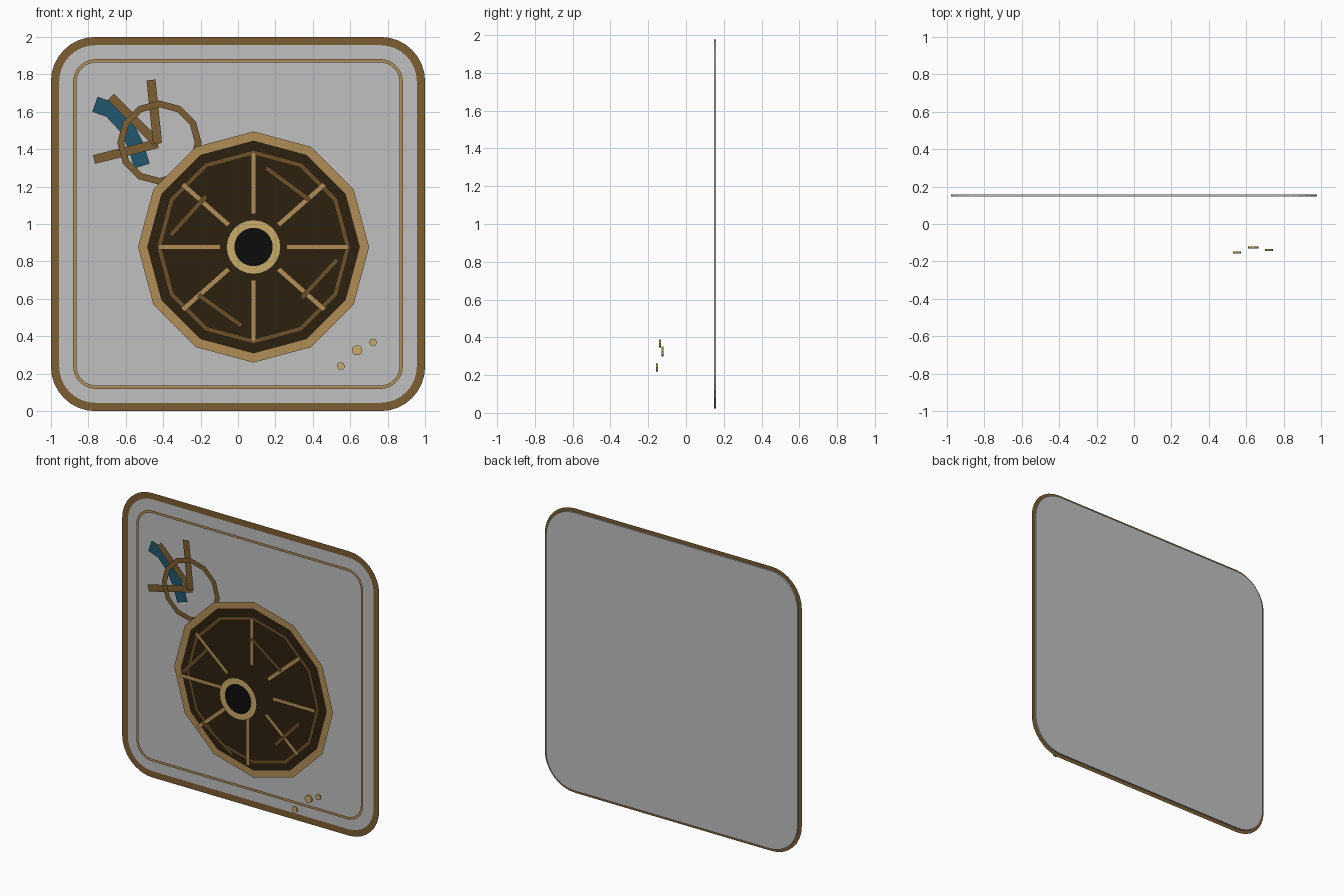
import bpy, bmesh
from math import cos, sin, pi, radians
from mathutils import Vector

cube = bpy.data.objects.get("Cube")
if cube:
    bpy.data.objects.remove(cube, do_unlink=True)


def material(name, hex_code):
    """Flat colour from an sRGB hex code."""
    def linear(c):
        return c / 12.92 if c <= 0.04045 else ((c + 0.055) / 1.055) ** 2.4
    rgb = [linear(int(hex_code[i:i + 2], 16) / 255) for i in (0, 2, 4)]
    m = bpy.data.materials.new(name)
    m.use_nodes = True
    m.diffuse_color = (*rgb, 1)
    m.node_tree.nodes["Principled BSDF"].inputs["Base Color"].default_value = (*rgb, 1)
    return m


GREY = material("panel grey", "c0c0c0")
BROWN = material("brown", "7c5e32")
DIM = material("dim brown", "6b5029")
BRONZE = material("bronze", "b08d57")
GOLD = material("gold", "c9ab6a")
DARK = material("dark brown", "2d2110")
BLACK = material("black", "0c0c0c")
BLUE = material("blue", "20586e")


def finish(name, bm, mat):
    mesh = bpy.data.meshes.new(name)
    bm.to_mesh(mesh)
    bm.free()
    mesh.materials.append(mat)
    obj = bpy.data.objects.new(name, mesh)
    bpy.context.collection.objects.link(obj)
    return obj


def ring_points(cx, cz, r, sides):
    return [Vector((cx + r * cos(2 * pi * i / sides), cz + r * sin(2 * pi * i / sides)))
            for i in range(sides)]


def rounded_square(half, radius, steps=8):
    """Rounded square outline centred on the panel."""
    pts = []
    inner = half - radius
    for q, (sx, sz) in enumerate([(1, 1), (-1, 1), (-1, -1), (1, -1)]):
        for i in range(steps + 1):
            a = (q + i / steps) * pi / 2
            pts.append(Vector((sx * inner + radius * cos(a), 1 + sz * inner + radius * sin(a))))
    return pts


def sheet(name, pts, y, mat, depth=0):
    """Filled outline facing the front, with optional depth towards the back."""
    bm = bmesh.new()
    face = bm.faces.new([bm.verts.new((p.x, y, p.y)) for p in pts])
    if depth:
        geom = bmesh.ops.extrude_face_region(bm, geom=[face], use_keep_orig=True)["geom"]
        moved = [v for v in geom if isinstance(v, bmesh.types.BMVert)]
        bmesh.ops.translate(bm, verts=moved, vec=(0, depth, 0))
        bmesh.ops.recalc_face_normals(bm, faces=bm.faces)
    return finish(name, bm, mat)


def band(name, pts, width, y, mat, closed=False):
    """Flat ribbon of even width with mitred joints along a path."""
    pts = [Vector(p) for p in pts]
    n = len(pts)
    bm = bmesh.new()
    rows = []
    for i, p in enumerate(pts):
        before = pts[i - 1] if closed or i else None
        after = pts[(i + 1) % n] if closed or i < n - 1 else None
        d1 = (p - before).normalized() if before else (after - p).normalized()
        d2 = (after - p).normalized() if after else d1
        n1, n2 = Vector((-d1.y, d1.x)), Vector((-d2.y, d2.x))
        mitre = (n1 + n2).normalized()
        off = mitre * (width / 2 / mitre.dot(n1))
        rows.append([bm.verts.new((q.x, y, q.y)) for q in (p + off, p - off)])
    for i in range(n if closed else n - 1):
        a, b = rows[i], rows[(i + 1) % n]
        bm.faces.new((a[0], a[1], b[1], b[0]))
    bm.normal_update()
    bmesh.ops.reverse_faces(bm, faces=[f for f in bm.faces if f.normal.y > 0])
    return finish(name, bm, mat)


# Back panel and its two borders
sheet("panel", rounded_square(0.978, 0.215), 0.148, GREY, depth=0.01)
band("outer_border", rounded_square(0.978, 0.215), 0.044, 0.141, BROWN, True)
band("inner_border", rounded_square(0.873, 0.115), 0.018, 0.131, BRONZE, True)

# Small emblem at the upper corner: blue arc, three bars, ring
band("blue_arc", [(-0.765, 1.64), (-0.68, 1.61), (-0.6, 1.525), (-0.545, 1.415), (-0.513, 1.31)],
     0.085, 0.115, BLUE)
for i, tip in enumerate([(-0.77, 1.345), (-0.68, 1.68), (-0.465, 1.77)]):
    band(f"emblem_bar_{i + 1}", [tip, (-0.43, 1.43)], 0.048, 0.103 - 0.0085 * i, BROWN)
band("emblem_ring", ring_points(-0.42, 1.435, 0.207, 12), 0.035, 0.075, BROWN, True)

# Large wheel: disc, rim and inner ring
CX, CZ = 0.083, 0.877
sheet("wheel_disc", ring_points(CX, CZ, 0.595, 12), 0.0635, DARK)
band("wheel_rim", ring_points(CX, CZ, 0.592, 12), 0.05, 0.055, BRONZE, True)
band("wheel_inner_ring", ring_points(CX, CZ, 0.505, 12), 0.026, 0.045, DIM, True)

# Spokes, stepping forward clockwise from the top
for i, deg in enumerate([90, 41.5, 0, -41.5, -90, -138.5, 180, 138.5]):
    d = Vector((cos(radians(deg)), sin(radians(deg))))
    c = Vector((CX, CZ))
    band(f"spoke_{i + 1}", [c + d * 0.177, c + d * 0.507], 0.027, 0.036 - 0.0117 * i, BRONZE)

# Short slanted marks between the spokes
marks = [((0.15, 1.3), (0.38, 1.13)), ((0.34, 0.605), (0.53, 0.81)),
         ((-0.21, 0.62), (0.02, 0.455)), ((-0.36, 0.94), (-0.17, 1.15))]
for i, ends in enumerate(marks):
    band(f"wheel_mark_{i + 1}", ends, 0.025, -0.065 - 0.0115 * i, DIM)

# Hub
sheet("hub_center", ring_points(CX, CZ, 0.125, 24), -0.112, BLACK)
band("hub_ring", ring_points(CX, CZ, 0.124, 24), 0.042, -0.117, GOLD, True)

# Three studs at the lower corner
for i, (x, z, r, sides) in enumerate([(0.637, 0.325, 0.028, 10), (0.722, 0.367, 0.021, 8),
                                      (0.55, 0.24, 0.022, 8)]):
    sheet(f"stud_{i + 1}", ring_points(x, z, r, sides), -0.13 - 0.014 * i, GOLD, depth=0.011)
